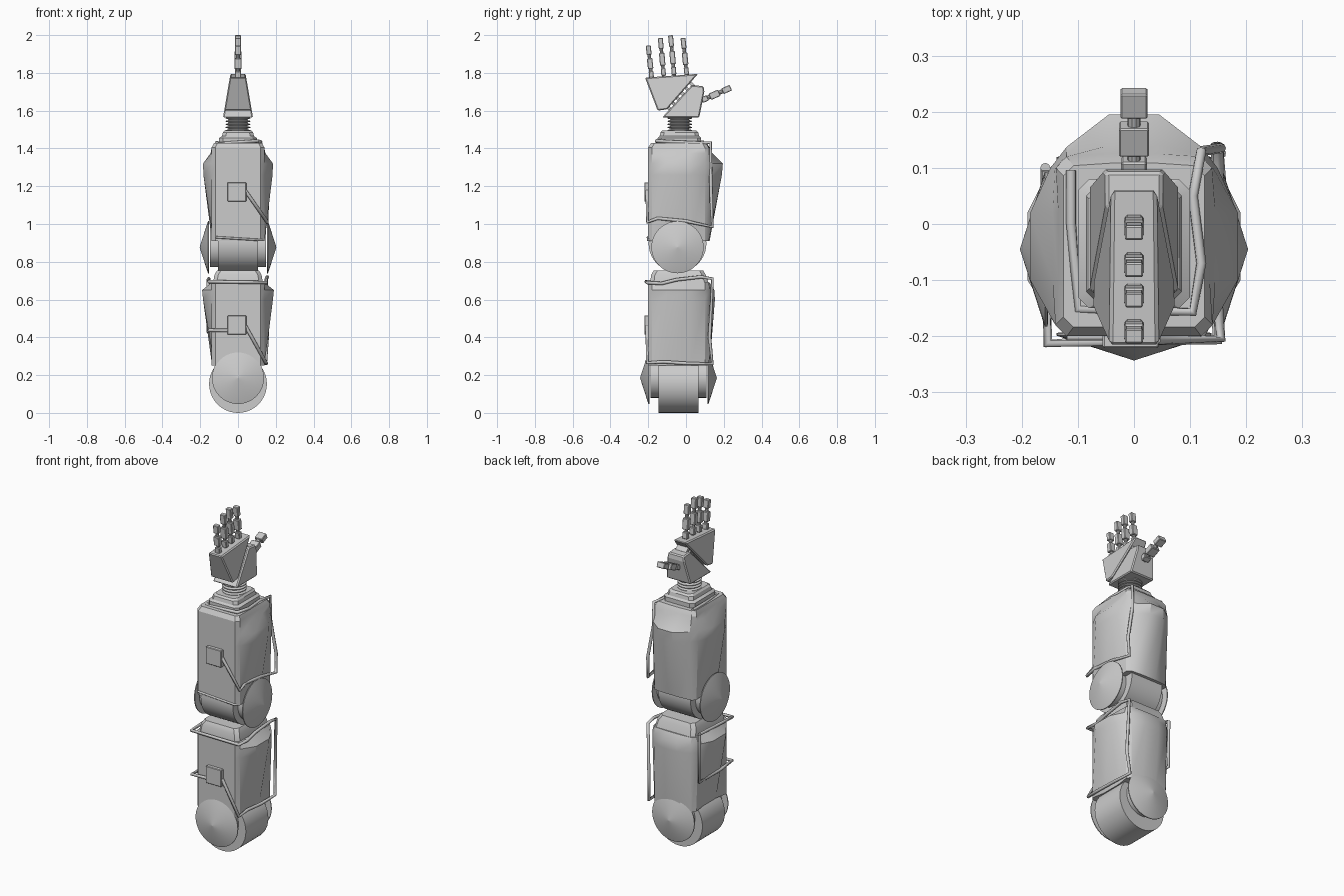
import bpy, bmesh, math
from mathutils import Vector, Matrix

if "Cube" in bpy.data.objects:
    bpy.data.objects.remove(bpy.data.objects["Cube"])


def add(name, bm, smooth=30, bevel=0):
    bmesh.ops.recalc_face_normals(bm, faces=bm.faces)
    me = bpy.data.meshes.new(name)
    bm.to_mesh(me)
    bm.free()
    ob = bpy.data.objects.new(name, me)
    bpy.context.collection.objects.link(ob)
    bpy.context.view_layer.objects.active = ob
    bpy.ops.object.select_all(action='DESELECT')
    ob.select_set(True)
    if bevel:
        m = ob.modifiers.new("bevel", 'BEVEL')
        m.width, m.segments = bevel, 1
        m.limit_method = 'ANGLE'
    elif smooth:
        bpy.ops.object.shade_smooth_by_angle(angle=math.radians(smooth))
    return ob


def loft(name, rings, **kw):
    bm = bmesh.new()
    vs = [[bm.verts.new(p) for p in r] for r in rings]
    n = len(vs[0])
    for a, b in zip(vs, vs[1:]):
        for i in range(n):
            bm.faces.new((a[i], a[(i + 1) % n], b[(i + 1) % n], b[i]))
    bm.faces.new(vs[0])
    bm.faces.new(vs[-1])
    return add(name, bm, **kw)


def box(name, size, loc, rot_x=0, bevel=0):
    bm = bmesh.new()
    mat = Matrix.Translation(loc) @ Matrix.Rotation(rot_x, 4, 'X') @ Matrix.Diagonal((*size, 1))
    bmesh.ops.create_cube(bm, size=1, matrix=mat)
    return add(name, bm, smooth=0, bevel=bevel)


def spin(name, start, end, profile, sides=40):
    """Surface of revolution: profile is (fraction along axis, radius)."""
    a, b = Vector(start), Vector(end)
    q = (b - a).to_track_quat('Z', 'Y')
    rings = [[a.lerp(b, t) + q @ Vector((r * math.cos(k * math.tau / sides),
              r * math.sin(k * math.tau / sides), 0)) for k in range(sides)] for t, r in profile]
    return loft(name, rings)


def pipe(name, pts, r=0.009):
    cu = bpy.data.curves.new(name, 'CURVE')
    cu.dimensions = '3D'
    cu.bevel_depth, cu.bevel_resolution, cu.use_fill_caps = r, 2, True
    sp = cu.splines.new('POLY')
    sp.points.add(len(pts) - 1)
    for p, c in zip(sp.points, pts):
        p.co = (*c, 1)
    ob = bpy.data.objects.new(name, cu)
    bpy.context.collection.objects.link(ob)
    bpy.ops.object.select_all(action='DESELECT')
    ob.select_set(True)
    bpy.context.view_layer.objects.active = ob
    bpy.ops.object.convert(target='MESH')


def joint(name, centre, axis, drop):
    """Wide hinge drum, two inner discs and two conical caps."""
    c, d = Vector(centre), Vector(axis)
    low = c - Vector((0, 0, drop))
    spin(name + "_drum", low - d * 0.105, low + d * 0.105, [(0, 0.153), (1, 0.153)])
    for s, side in ((-1, "a"), (1, "b")):
        spin(f"{name}_disc_{side}", c + d * s * 0.1, c + d * s * 0.148, [(0, 0.105), (1, 0.105)])
        spin(f"{name}_cap_{side}", c + d * s * 0.153, c + d * s * 0.203,
             [(0, 0.125), (0.02, 0.138), (0.12, 0.138), (1, 0.001)])


def section(z, bx, by, s=1.0):
    """Arm cross-section with side bulge bx and rear bulge by."""
    half = [(0.12, -0.2), (0.14, -0.18), (0.14 + bx, -0.1), (0.14 + bx, 0.02),
            (0.14 + bx * 0.2, 0.1), (0.12, 0.12 + by * 0.25), (0.045, 0.125 + by)]
    pts = half + [(-x, y) for x, y in reversed(half)]
    return [(x * s, -0.04 + (y + 0.04) * s, z) for x, y in pts]


def rect(z, w, y0, y1, c=0.02):
    return [(-w + c, y0, z), (w - c, y0, z), (w, y0 + c, z), (w, y1 - c, z),
            (w - c, y1, z), (-w + c, y1, z), (-w, y1 - c, z), (-w, y0 + c, z)]


# shoulder and elbow hinges
joint("shoulder", (0, -0.04, 0.185), (0, 1, 0), 0.032)
joint("elbow", (0, -0.045, 0.877), (1, 0, 0), -0.02)

# upper arm shell and top collar
loft("upper_arm", [section(0.25, -0.015, 0), section(0.6, 0.045, 0.028),
                   section(0.65, 0.05, 0.025), section(0.69, 0, 0)])
loft("upper_arm_collar", [rect(0.685, 0.132, -0.19, 0.12), rect(0.73, 0.125, -0.185, 0.105),
                          rect(0.755, 0.11, -0.17, 0.09)])

# forearm shell and stepped wrist collar
loft("forearm", [section(0.91, -0.01, 0), section(1.26, 0.043, 0.065), section(1.32, 0.045, 0.07),
                 section(1.375, 0.005, 0.015), section(1.405, -0.005, 0), section(1.43, 0, 0, 0.9)])
loft("wrist_collar", [rect(1.42, 0.1, -0.15, 0.08), rect(1.455, 0.1, -0.15, 0.08),
                      rect(1.465, 0.085, -0.14, 0.07), rect(1.485, 0.08, -0.135, 0.065),
                      rect(1.495, 0.07, -0.125, 0.055)])

# wrist bellows
rings = [(0, 0.05)]
for i in range(5):
    t = 0.1 + i * 0.18
    rings += [(t, 0.05), (t + 0.05, 0.066), (t + 0.09, 0.066), (t + 0.14, 0.05)]
spin("wrist_bellows", (0, -0.033, 1.48), (0, -0.033, 1.57), rings + [(1, 0.05)], 24)


# palm halves: side profiles that get thinner toward the fingers
def palm(name, profile):
    def thick(z):
        return 0.08 - (z - 1.56) * 0.17
    loft(name, [[(s * thick(z), y, z) for y, z in profile] for s in (-1, 1)], smooth=0, bevel=0.006)


palm("palm_finger_half", [(-0.15, 1.6), (-0.1, 1.607), (0.064, 1.795), (-0.217, 1.775)])
palm("palm_thumb_half", [(-0.127, 1.563), (0.07, 1.563), (0.097, 1.7), (0.093, 1.73), (0.03, 1.735)])

# links across the diagonal palm gap
for i in range(6):
    t = i / 5
    box(f"palm_link_{i}", (0.07, 0.018, 0.036), (0, -0.09 + 0.12 * t, 1.612 + 0.128 * t), math.radians(45))


# fingers and thumb: blocks separated by small pins
def finger(name, base, tip, wx, wy):
    a, b = Vector((0, *base)), Vector((0, *tip))
    d = b - a
    rot, length = math.atan2(-d.y, d.z), d.length
    for i, (t0, t1, s) in enumerate(((0, 0.2, 0.85), (0.27, 0.6, 1.0), (0.71, 1, 0.9))):
        box(f"{name}_segment_{i}", (wx * s, wy * s, (t1 - t0) * length), a.lerp(b, (t0 + t1) / 2),
            rot, bevel=0.003)
    spin(f"{name}_core", a - d * 0.08, b - d * 0.1, [(0, wy * 0.33), (1, wy * 0.33)], 10)


for i, (base, tip) in enumerate((((-0.182, 1.775), (-0.2, 1.945)), ((-0.118, 1.785), (-0.136, 1.985)),
                                 ((-0.063, 1.79), (-0.082, 1.999)), ((0.004, 1.79), (-0.016, 1.985)))):
    finger(f"finger_{i}", base, tip, 0.036, 0.029)
finger("thumb", (0.085, 1.655), (0.237, 1.722), 0.054, 0.036)

# control boxes on the front
for name, z in (("upper_arm_box", 0.465), ("forearm_box", 1.17)):
    box(name, (0.1, 0.03, 0.1), (-0.006, -0.206, z), bevel=0.003)

# forearm hose: box, right side, back corner, round the collar
pipe("forearm_hose", [(0.04, -0.206, 1.175), (0.155, -0.205, 1.01), (0.15, -0.15, 1.03),
                      (0.152, 0.0, 1.015), (0.15, 0.14, 0.985), (0.155, 0.135, 1.1), (0.12, 0.13, 1.3),
                      (0.12, 0.13, 1.43), (0.105, 0.05, 1.43), (0.12, -0.07, 1.435), (0.105, -0.157, 1.44),
                      (-0.1, -0.152, 1.425), (-0.112, 0.0, 1.432), (-0.112, 0.095, 1.432)])

# upper arm hoses on both sides
pipe("upper_arm_hose_right", [(0.04, -0.206, 0.46), (0.148, -0.205, 0.265), (0.145, -0.12, 0.27),
                              (0.15, 0.0, 0.262), (0.145, 0.14, 0.26), (0.155, 0.125, 0.4),
                              (0.15, 0.14, 0.71), (0.155, 0.08, 0.72), (0.15, -0.05, 0.705),
                              (0.15, -0.13, 0.685), (0.15, -0.208, 0.69), (-0.155, -0.213, 0.695),
                              (-0.155, -0.1, 0.7), (-0.155, 0.095, 0.71)])
pipe("upper_arm_hose_left", [(-0.05, -0.206, 0.437), (-0.152, -0.213, 0.437), (-0.158, -0.1, 0.43),
                             (-0.158, 0.1, 0.43), (-0.158, 0.1, 0.71)])
# elbow seam trim at the base of the forearm
pipe("forearm_seam", [(-0.12, -0.202, 0.93), (0.12, -0.202, 0.915), (0.135, -0.17, 0.915)], 0.006)
